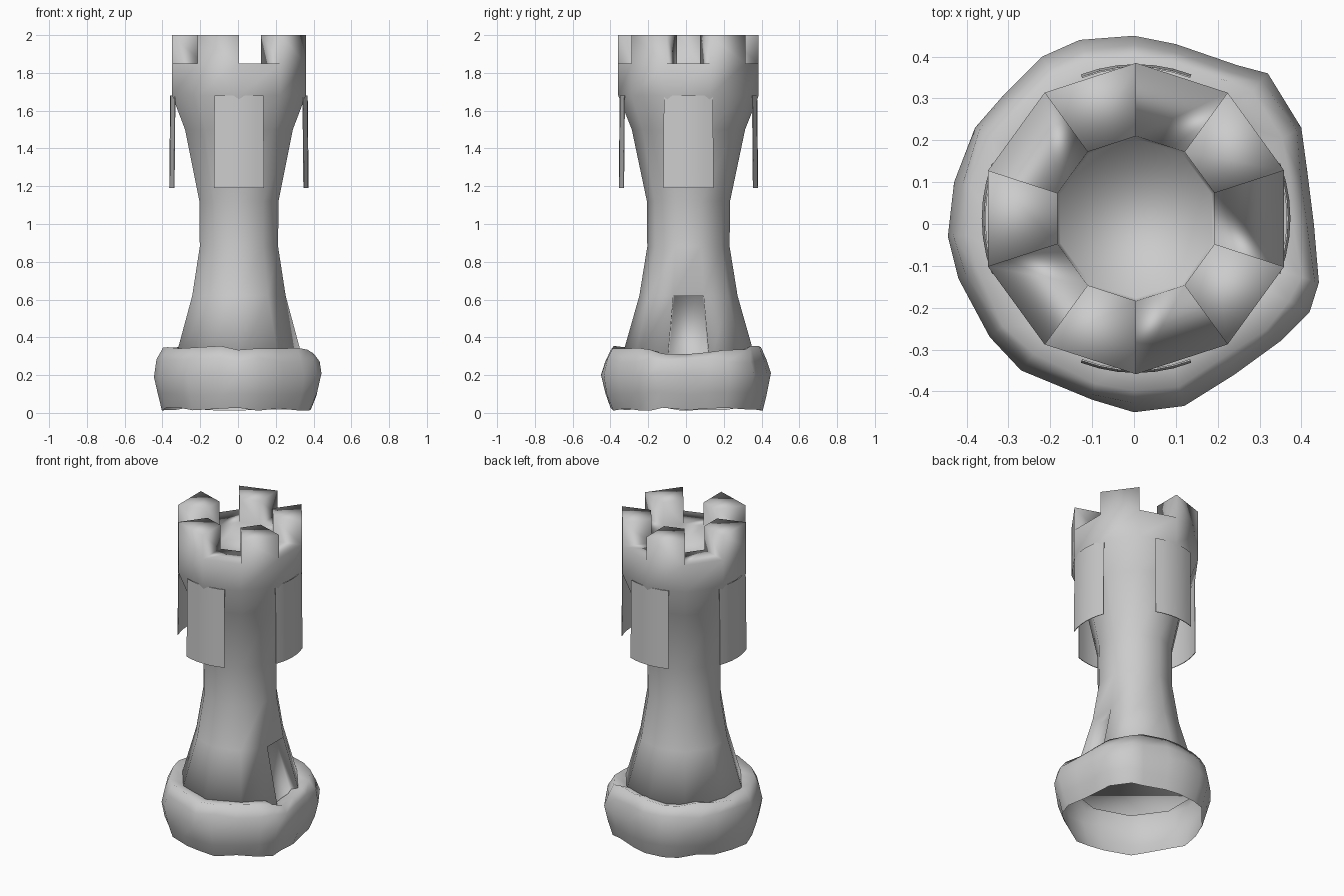
import bpy, bmesh, math, random
from mathutils import Vector

if "Cube" in bpy.data.objects:
    bpy.data.objects.remove(bpy.data.objects["Cube"])

random.seed(4)
CX, CY = 0.005, 0.013   # tower axis
SIDES = 10


def finish(bm, name, smooth=True):
    bmesh.ops.recalc_face_normals(bm, faces=bm.faces)
    mesh = bpy.data.meshes.new(name)
    bm.to_mesh(mesh)
    bm.free()
    for p in mesh.polygons:
        p.use_smooth = smooth
    obj = bpy.data.objects.new(name, mesh)
    bpy.context.collection.objects.link(obj)
    return obj


def ring(bm, r, z):
    pts = []
    for k in range(SIDES):
        a = math.radians(-90 + 360 / SIDES * k)
        pts.append(bm.verts.new((CX + r * math.cos(a), CY + r * math.sin(a), z)))
    return pts


def bridge(bm, lower, upper):
    n = len(lower)
    return [bm.faces.new((lower[k], lower[(k + 1) % n], upper[(k + 1) % n], upper[k]))
            for k in range(n)]


# Tower: ten-sided shaft, hollow top, battlements and door recess
profile = [(0.365, 0.25), (0.26, 0.62), (0.218, 0.88), (0.22, 1.12),
           (0.30, 1.50), (0.372, 1.68), (0.372, 1.85), (0.197, 1.85), (0.190, 1.75)]
bm = bmesh.new()
rings = [ring(bm, r, z) for r, z in profile]
bands = [bridge(bm, a, b) for a, b in zip(rings, rings[1:])]
bm.faces.new(rings[0])
bm.faces.new(rings[-1])
bm.normal_update()

# Battlements: every other segment of the rim is raised
for f in bands[6][1::2]:
    top = bmesh.ops.extrude_discrete_faces(bm, faces=[f])["faces"][0]
    base = [v for v in top.verts]
    up = Vector((0, 0, 0.15))
    lower = [bm.verts.new(v.co) for v in base]
    for v in base:
        v.co += up
    for k in range(4):
        bm.faces.new((lower[k], lower[(k + 1) % 4], base[(k + 1) % 4], base[k]))
bmesh.ops.remove_doubles(bm, verts=bm.verts, dist=0.0005)

# Door: the right-hand lower panel pushed inwards
door = min((f for f in bm.faces), key=lambda f: (f.calc_center_median()
           - Vector((CX + 0.297, CY, 0.435))).length)
outer = list(door.verts)
bm.faces.remove(door)
inner = [bm.verts.new((v.co.x - 0.06, CY + (v.co.y - CY) * 0.95, v.co.z)) for v in outer]
bridge(bm, outer, inner)
bm.faces.new(inner)
finish(bm, "tower")

# Rocky base: irregular outline swept through a few uneven levels
outline = [(0, .45), (-.13, .44), (-.22, .40), (-.31, .31), (-.38, .23), (-.43, .10),
           (-.445, -.03), (-.42, -.13), (-.345, -.27), (-.27, -.35), (-.10, -.42),
           (0, -.45), (.12, -.435), (.24, -.36), (.35, -.28), (.42, -.21), (.442, -.14),
           (.43, 0), (.415, .12), (.40, .23), (.32, .36), (.245, .38), (.10, .43)]
levels = [(0.91, 0.02, 0.010), (0.97, 0.10, 0.010), (1.0, 0.20, 0.012),
          (0.98, 0.28, 0.012), (0.91, 0.345, 0.014), (0.72, 0.32, 0.010)]
bm = bmesh.new()
loops = []
for s, z, j in levels:
    loop = []
    for x, y in outline:
        q = s - random.uniform(0, 0.03) * (s < 1)
        dip = 0.035 if (x > 0.35 and abs(y) < 0.16 and z > 0.3) else 0
        loop.append(bm.verts.new((x * q, y * q, z + random.uniform(-j, j) - dip)))
    loops.append(loop)
for a, b in zip(loops, loops[1:]):
    bridge(bm, a, b)
finish(bm, "rock_base")


# Banners: thin curved sheets hanging on four sides
def banner(name, angle):
    bm = bmesh.new()
    steps, half = 6, math.radians(21)
    cols = []
    for i in range(steps + 1):
        a = math.radians(angle) - half + 2 * half * i / steps
        cols.append([bm.verts.new((CX + r * math.cos(a), CY + r * math.sin(a), z))
                     for r, z in ((0.369, 1.19), (0.364, 1.68), (0.360, 1.68), (0.365, 1.19))])
    for a, b in zip(cols, cols[1:]):
        bridge(bm, a, b)
    bm.faces.new(cols[0])
    bm.faces.new(cols[-1])
    obj = finish(bm, name)
    bpy.ops.object.select_all(action='DESELECT')
    obj.select_set(True)
    bpy.context.view_layer.objects.active = obj
    bpy.ops.object.shade_smooth_by_angle(angle=math.radians(30))


for side, angle in (("front", -90), ("right", 0), ("back", 90), ("left", 180)):
    banner(side + "_banner", angle)
